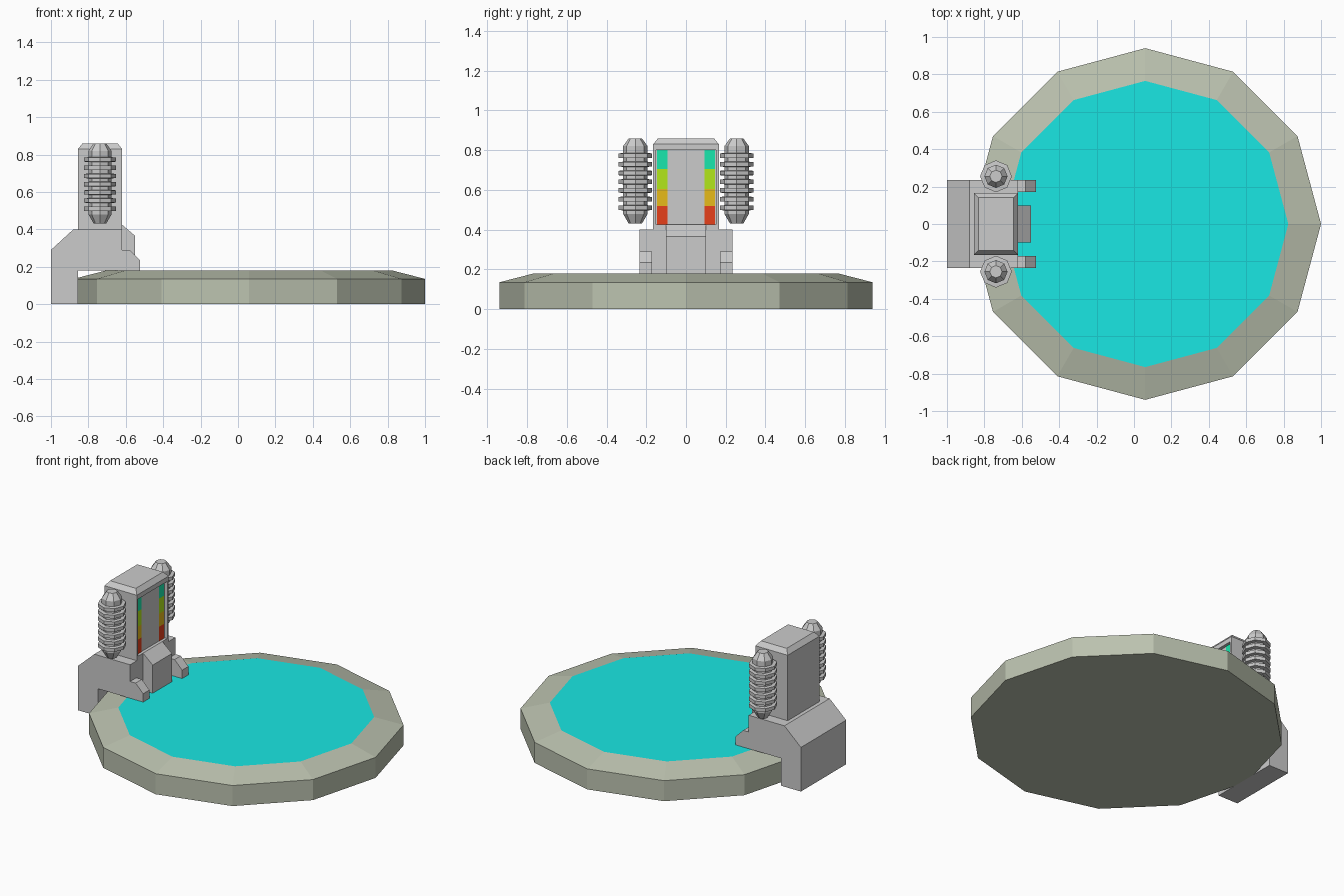
import bpy, bmesh
from math import cos, sin, tau

if "Cube" in bpy.data.objects:
    bpy.data.objects.remove(bpy.data.objects["Cube"])


def material(name, rgb):
    m = bpy.data.materials.new(name)
    m.diffuse_color = (*rgb, 1)
    m.use_nodes = True
    m.node_tree.nodes["Principled BSDF"].inputs["Base Color"].default_value = m.diffuse_color
    return m


def finish(name, bm, mat=None):
    bmesh.ops.recalc_face_normals(bm, faces=bm.faces[:])
    me = bpy.data.meshes.new(name)
    bm.to_mesh(me)
    bm.free()
    ob = bpy.data.objects.new(name, me)
    bpy.context.collection.objects.link(ob)
    if mat:
        me.materials.append(mat)
    return ob


def lathe(name, rings, sides, centre, mat=None):
    """Faceted solid of revolution from (radius, z) rings."""
    bm = bmesh.new()
    loops = [[bm.verts.new((centre[0] + r * cos(tau * i / sides),
                            centre[1] + r * sin(tau * i / sides), z))
              for i in range(sides)] for r, z in rings]
    for a, b in zip(loops, loops[1:]):
        for i in range(sides):
            j = (i + 1) % sides
            bm.faces.new((a[i], a[j], b[j], b[i]))
    bm.faces.new(loops[0])
    bm.faces.new(loops[-1])
    return finish(name, bm, mat)


def extrude_profile(name, points, y0, y1, mat=None):
    """Extrude an (x, z) outline between two y values."""
    bm = bmesh.new()
    face = bm.faces.new([bm.verts.new((x, y0, z)) for x, z in points])
    out = bmesh.ops.extrude_face_region(bm, geom=[face])["geom"]
    bmesh.ops.translate(bm, vec=(0, y1 - y0, 0),
                        verts=[v for v in out if isinstance(v, bmesh.types.BMVert)])
    return finish(name, bm, mat)


stone = material("rim_stone", (0.50, 0.54, 0.43))
teal = material("pad_teal", (0.01, 0.80, 0.77))

# Twelve-sided platform with a sloped rim and coloured top
platform = lathe("platform", [(0.94, 0), (0.94, 0.135), (0.765, 0.18)], 12, (0.06, 0), stone)
platform.data.materials.append(teal)
max(platform.data.polygons, key=lambda p: p.center.z).material_index = 1

# Bracket that hooks over the platform edge
extrude_profile("bracket", [(-1, 0), (-0.855, 0), (-0.855, 0.18), (-0.62, 0.18),
                            (-0.62, 0.40), (-0.88, 0.40), (-1, 0.29)], -0.235, 0.235)

# Sloped console block between the clamp arms
extrude_profile("console", [(-0.63, 0.178), (-0.55, 0.178), (-0.55, 0.365),
                            (-0.62, 0.425), (-0.63, 0.425)], -0.10, 0.10)

# Tower: chamfered top and a shallow recess facing the platform
bm = bmesh.new()
bmesh.ops.create_cube(bm, size=1)
for v in bm.verts:
    v.co = (-0.7375 + v.co.x * 0.235, v.co.y * 0.33, 0.612 + v.co.z * 0.436)
bm.normal_update()
top = max(bm.faces, key=lambda f: f.calc_center_median().z)
side = max(bm.faces, key=lambda f: f.calc_center_median().x)
bmesh.ops.inset_region(bm, faces=[side], thickness=0.02)
out = bmesh.ops.extrude_face_region(bm, geom=[side])["geom"]
inner = [v for v in out if isinstance(v, bmesh.types.BMVert)]
for v in side.verts[:] if side.is_valid else []:
    v.co.z = 0.80 if v.co.z > 0.6 else 0.425
for v in inner:
    v.co.z = 0.80 if v.co.z > 0.6 else 0.425
    v.co.x -= 0.02
if side.is_valid:
    bmesh.ops.delete(bm, geom=[side], context='FACES_ONLY')
bmesh.ops.inset_region(bm, faces=[top], thickness=0.034, depth=0.03)
finish("tower", bm)

# Gauge colours, bottom to top: (name, colour, z start, z end)
levels = [("red", (0.80, 0.05, 0.01), 0.425, 0.52),
          ("orange", (0.80, 0.50, 0.01), 0.52, 0.605),
          ("lime", (0.45, 0.80, 0.01), 0.605, 0.705),
          ("green", (0.01, 0.80, 0.42), 0.705, 0.80)]
gauge_mats = [material("gauge_" + n, c) for n, c, _, _ in levels]

for s, label in ((-1, "front"), (1, "back")):
    # Clamp arms resting on the platform
    extrude_profile("clamp_arm_" + label, [(-0.65, 0.178), (-0.525, 0.178), (-0.525, 0.235),
                                           (-0.58, 0.29), (-0.65, 0.29)], s * 0.17, s * 0.235)

    # Gauge strips inside the recess
    for (n, _, z0, z1), m in zip(levels, gauge_mats):
        extrude_profile(f"gauge_{n}_{label}", [(-0.642, z0), (-0.638, z0),
                                               (-0.638, z1), (-0.642, z1)],
                        s * 0.093, s * 0.145, m)

    # Octagonal ribbed coil
    rings = [(0.033, 0.43), (0.062, 0.48)]
    for i in range(7):
        z = 0.497 + i * 0.0438
        rings += [(0.062, z), (0.085, z + 0.002), (0.085, z + 0.024), (0.062, z + 0.026)]
    rings += [(0.062, 0.82), (0.033, 0.86)]
    lathe("coil_" + label, rings, 8, (-0.738, s * 0.255))
